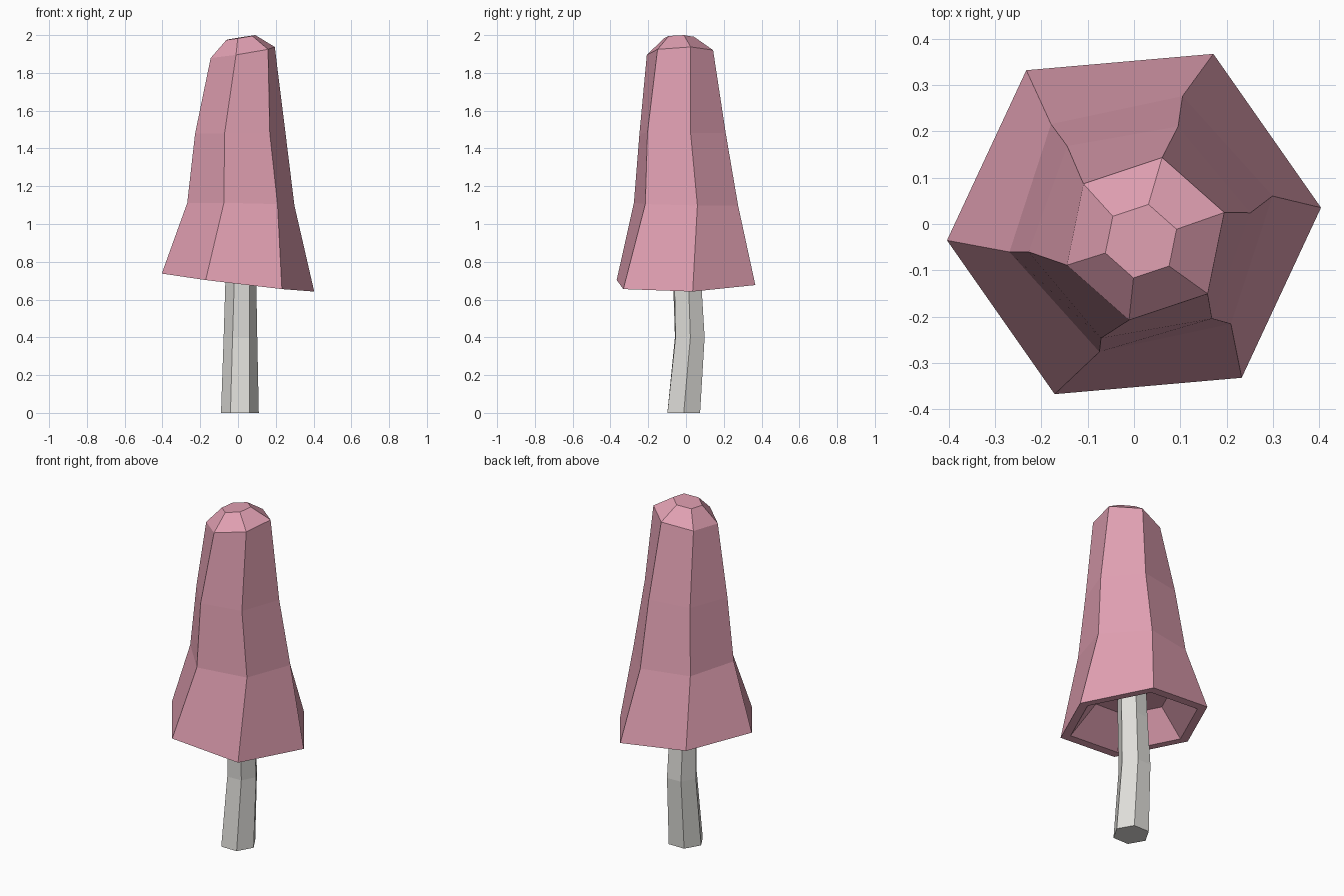
import bpy, bmesh
from math import sin, cos, radians, pi

cube = bpy.data.objects.get("Cube")
if cube:
    bpy.data.objects.remove(cube)


def material(name, color):
    m = bpy.data.materials.new(name)
    m.use_nodes = True
    m.diffuse_color = color
    m.node_tree.nodes["Principled BSDF"].inputs["Base Color"].default_value = color
    return m


def loft(name, rings, mat):
    """Six-sided skin over rings of (x, y, z, radius, angle, x tilt, y tilt)."""
    bm = bmesh.new()
    loops = []
    for x, y, z, r, angle, tx, ty in rings:
        loop = []
        for i in range(6):
            a = radians(angle) + i * pi / 3
            dx, dy = r * cos(a), r * sin(a)
            loop.append(bm.verts.new((x + dx, y + dy, z + tx * dx + ty * dy)))
        loops.append(loop)
    for low, high in zip(loops, loops[1:]):
        for i in range(6):
            j = (i + 1) % 6
            bm.faces.new((low[i], low[j], high[j], high[i]))
    bm.faces.new(loops[0][::-1])
    bm.faces.new(loops[-1])
    bmesh.ops.recalc_face_normals(bm, faces=bm.faces[:])
    mesh = bpy.data.meshes.new(name)
    bm.to_mesh(mesh)
    bm.free()
    mesh.materials.append(mat)
    obj = bpy.data.objects.new(name, mesh)
    bpy.context.collection.objects.link(obj)
    return obj


pink = material("dusty pink", (0.75, 0.35, 0.445, 1))
pale = material("pale grey", (0.74, 0.73, 0.7, 1))

# Hollow cap: from the cavity roof, out over the rim, up to the crown
loft("mushroom_cap", [
    (0, 0, 0.85, 0.21, 5, -0.1, 0.02),
    (0, 0, 0.69, 0.35, 5, -0.12, 0.02),
    (0, 0, 0.69, 0.405, 5, -0.12, 0.02),
    (0.015, 0, 1.105, 0.29, 12, -0.02, -0.02),
    (0.012, -0.018, 1.48, 0.243, 10, 0.01, 0),
    (0.025, -0.032, 1.908, 0.179, 18.5, 0.16, 0.04),
    (0.015, -0.037, 1.987, 0.081, 18.5, 0.16, 0.02),
], pink)

# Slightly bent stem, reaching into the cavity roof
loft("mushroom_stem", [
    (0.01, -0.012, 0, 0.1, 0, 0, 0),
    (0.013, 0.02, 0.4, 0.089, 2, 0, 0),
    (0.015, 0.006, 0.7, 0.082, 5, 0, 0),
    (0.015, 0, 0.87, 0.08, 5, 0, 0),
], pale)
